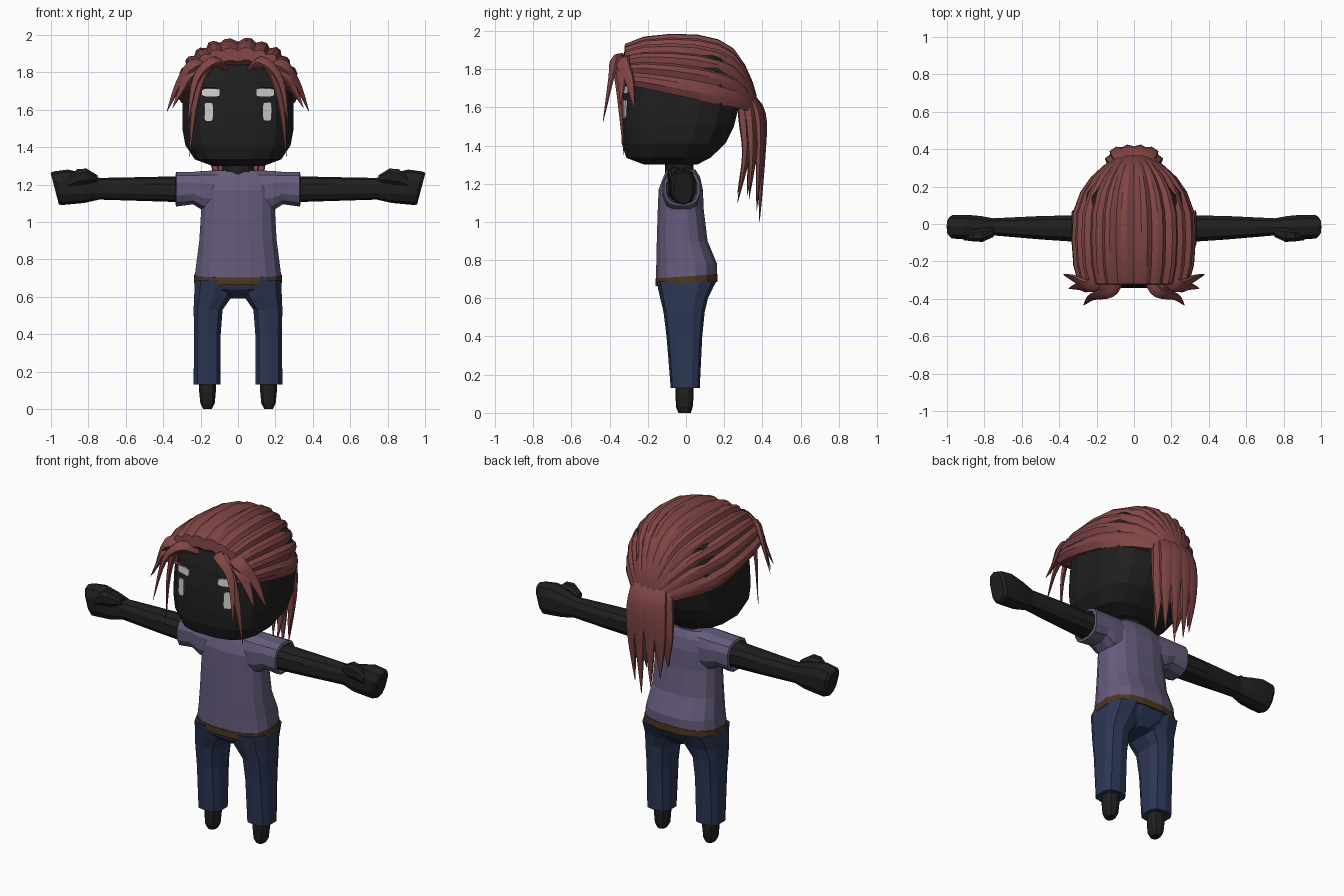
import bpy, bmesh, math
from mathutils import Vector
from mathutils.bvhtree import BVHTree

if "Cube" in bpy.data.objects:
    bpy.data.objects.remove(bpy.data.objects["Cube"])


def material(name, rgb):
    m = bpy.data.materials.new(name)
    m.diffuse_color = (*rgb, 1)
    m.use_nodes = True
    m.node_tree.nodes["Principled BSDF"].inputs["Base Color"].default_value = m.diffuse_color
    return m


SKIN = material("black skin", (0.014, 0.014, 0.014))
HAIR = material("auburn hair", (0.22, 0.06, 0.06))
SHIRT = material("purple cloth", (0.13, 0.105, 0.2))
PANTS = material("navy denim", (0.026, 0.038, 0.09))
BELT = material("brown leather", (0.075, 0.038, 0.014))
WHITE = material("pale grey", (0.6, 0.6, 0.57))


def loft(name, rings, mat, smooth=0):
    """Skin a list of equal-length rings, with capped ends."""
    bm = bmesh.new()
    rows = [[bm.verts.new(p) for p in r] for r in rings]
    n = len(rows[0])
    for a, b in zip(rows, rows[1:]):
        for i in range(n):
            j = (i + 1) % n
            bm.faces.new((a[i], a[j], b[j], b[i]))
    bm.faces.new(rows[0])
    bm.faces.new(rows[-1])
    bmesh.ops.recalc_face_normals(bm, faces=bm.faces)
    me = bpy.data.meshes.new(name)
    bm.to_mesh(me)
    bm.free()
    me.materials.append(mat)
    ob = bpy.data.objects.new(name, me)
    bpy.context.collection.objects.link(ob)
    if smooth:
        bpy.ops.object.select_all(action='DESELECT')
        ob.select_set(True)
        bpy.context.view_layer.objects.active = ob
        bpy.ops.object.shade_smooth_by_angle(angle=math.radians(smooth))
    return ob


def ring(o, u, v, n=12, e=2.6):
    """Superellipse about o with half axes u and v."""
    pts = []
    for i in range(n):
        t = math.tau * (i + 0.5) / n
        c, s = math.cos(t), math.sin(t)
        pts.append(o + u * math.copysign(abs(c) ** (2 / e), c)
                   + v * math.copysign(abs(s) ** (2 / e), s))
    return pts


def zring(z, x0, x1, y0, y1, tilt=0, **k):
    return ring(Vector(((x0 + x1) / 2, (y0 + y1) / 2, z)),
                Vector(((x1 - x0) / 2, 0, 0)), Vector((0, (y1 - y0) / 2, tilt)), **k)


def xring(s, x, y0, y1, z0, z1, slant=0, **k):
    return ring(Vector((s * x, (y0 + y1) / 2, (z0 + z1) / 2)),
                Vector((0, (y1 - y0) / 2, 0)), Vector((s * slant, 0, (z1 - z0) / 2)), **k)


def lock(name, pts, w, th):
    """Tapered lock of hair along a smooth path, flat side facing outward."""
    p = [Vector(q) for q in pts]
    p = [2 * p[0] - p[1]] + p + [2 * p[-1] - p[-2]]
    path, steps = [], 4
    for i in range(1, len(p) - 2):
        a, b, c, d = p[i - 1:i + 3]
        for k in range(steps + (i == len(p) - 3)):
            t = k / steps
            path.append(0.5 * (2 * b + (c - a) * t + (2 * a - 5 * b + 4 * c - d) * t * t
                               + (3 * b - a - 3 * c + d) * t ** 3))
    rings = []
    for i, q in enumerate(path):
        t = i / (len(path) - 1)
        tan = (path[min(i + 1, len(path) - 1)] - path[max(i - 1, 0)]).normalized()
        side = tan.cross(q - Vector((0, 0, min(q.z, 1.5)))).normalized()
        f = min(1, 0.6 + 1.6 * t) * (1 - t ** 2.2) + 0.03
        rings.append(ring(q, side * w * f, tan.cross(side) * th * f, n=6, e=2))
    return loft(name, rings, HAIR, 45)


# Head
head = loft("head", [zring(z, -w, w, a, b, n=16, e=2.9) for z, w, a, b in (
    (1.30, .14, -.22, .06), (1.335, .235, -.315, .13), (1.41, .285, -.34, .21),
    (1.50, .302, -.345, .255), (1.62, .302, -.34, .285), (1.75, .295, -.325, .28),
    (1.86, .25, -.295, .24), (1.92, .16, -.20, .15))], SKIN)
loft("neck", [zring(z, -.09, .09, -.11, .04, n=10) for z in (1.20, 1.36)], SKIN)

# Eyes and brows: thin plates laid on the face
tree = BVHTree.FromPolygons([v.co for v in head.data.vertices],
                            [tuple(f.vertices) for f in head.data.polygons])


def plate(name, x, z, hx, hz):
    outline = ring(Vector((x, -1, z)), Vector((hx, 0, 0)), Vector((0, 0, hz)), n=12, e=5)
    hits = [tree.ray_cast(p, Vector((0, 1, 0)))[0] for p in outline]
    loft(name, [[h + Vector((0, d, 0)) for h in hits] for d in (.001, -.008)], WHITE)


for s in (1, -1):
    plate("eye", s * .157, 1.59, .023, .05)
    plate("brow", s * .145, 1.692, .048, .021)

# Shirt
loft("shirt_body", [zring(z, -w, w, a, b, n=16) for z, w, a, b in (
    (.70, .236, -.16, .165), (.78, .226, -.158, .165), (.90, .21, -.155, .115),
    (1.06, .20, -.15, .095), (1.17, .20, -.145, .09), (1.235, .19, -.12, .075),
    (1.275, .13, -.10, .05))], SHIRT)
for s in (1, -1):
    loft("sleeve", [xring(s, *q) for q in (
        (.08, -.12, .07, 1.04, 1.28), (.19, -.125, .075, 1.06, 1.275),
        (.24, -.12, .075, 1.092, 1.27), (.33, -.118, .075, 1.08, 1.27),
        (.335, -.105, .06, 1.095, 1.255), (.31, -.10, .055, 1.10, 1.25))], SHIRT)

# Arms, fists and thumbs
for s in (1, -1):
    loft("arm", [xring(s, *q, n=10) for q in (
        (.28, -.10, .05, 1.105, 1.245), (.50, -.085, .045, 1.112, 1.24),
        (.76, -.062, .032, 1.12, 1.235))], SKIN)
    loft("hand", [xring(s, *q, n=10) for q in (
        (.74, -.06, .03, 1.12, 1.235), (.82, -.082, .045, 1.102, 1.26),
        (.90, -.085, .052, 1.095, 1.28, .01), (.965, -.08, .05, 1.09, 1.27, .02),
        (.98, -.065, .035, 1.095, 1.262, .022))], SKIN)
    loft("thumb", [xring(s, *q, n=8) for q in (
        (.75, -.07, -.02, 1.215, 1.25), (.81, -.098, -.02, 1.20, 1.288),
        (.86, -.095, -.03, 1.19, 1.285), (.91, -.088, -.04, 1.18, 1.24))], SKIN)

# Belt, trousers and feet
loft("belt", [zring(z, -.238, .238, -.163, .168, tilt=.012, n=16)
              for z in (.675, .715)], BELT)
loft("trouser_hips", [zring(z, -w, w, a, b, n=16) for z, w, a, b in (
    (.69, .234, -.158, .162), (.64, .20, -.145, .135), (.59, .05, -.09, .10))], PANTS)
for s in (1, -1):
    loft("trouser_leg", [[Vector((s * p.x, p.y, p.z)) for p in zring(*q, n=10, e=3)] for q in (
        (.69, .0, .234, -.155, .158), (.60, .03, .238, -.135, .115),
        (.53, .08, .24, -.118, .098), (.40, .09, .237, -.102, .085),
        (.13, .09, .24, -.08, .072), (.135, .11, .22, -.06, .05))], PANTS)
    loft("foot", [zring(z, s * .163 - w, s * .163 + w, a, b, n=10) for z, w, a, b in (
        (0, .024, -.04, .025), (.03, .04, -.052, .035), (.09, .046, -.055, .04),
        (.16, .046, -.055, .04))], SKIN)

# Swept-back hair: ridged shell running from the hairline to the tie
strips, rings = 12, []
for y, w, lo, hi in ((-.27, .26, 1.70, 1.82), (-.325, .275, 1.72, 1.865),
                     (-.32, .295, 1.72, 1.93), (-.22, .322, 1.70, 1.968),
                     (-.08, .332, 1.67, 1.982), (.06, .325, 1.64, 1.978),
                     (.17, .285, 1.615, 1.953), (.25, .23, 1.60, 1.905),
                     (.31, .165, 1.585, 1.82), (.35, .11, 1.575, 1.73),
                     (.37, .06, 1.57, 1.66)):
    row = []
    for i in range(strips * 3 + 1):
        t = math.pi * i / (strips * 3)
        f = (.94 if i % 3 == 0 else 1) + (.012 if i // 3 % 2 else 0)
        c, s = math.cos(t), math.sin(t)
        row.append(Vector((w * f * math.copysign(abs(c) ** .88, c), y,
                           lo + (hi - lo) * f * s ** .88)))
    rings.append(row)
loft("swept_hair", rings, HAIR, 25)

# Front locks
for s in (1, -1):
    for pts, w, th in (
            (((.06, -.29, 1.82), (.13, -.365, 1.86), (.225, -.39, 1.76), (.27, -.435, 1.52)), .036, .02),
            (((.07, -.29, 1.83), (.16, -.355, 1.84), (.225, -.345, 1.66), (.26, -.325, 1.35)), .036, .02),
            (((.15, -.27, 1.84), (.24, -.33, 1.84), (.315, -.295, 1.74), (.38, -.27, 1.59)), .045, .022),
            (((.16, -.27, 1.80), (.25, -.335, 1.79), (.30, -.335, 1.71), (.35, -.345, 1.61)), .036, .02)):
        lock("front_lock", [(s * x, y, z) for x, y, z in pts], w, th)

# Ponytail: outer and inner rows of locks
for x, ym, yt, zt in ((.035, .395, .385, 1.0), (.095, .385, .37, 1.06), (.12, .35, .33, 1.12),
                      (.05, .345, .32, 1.14), (.085, .315, .27, 1.10)):
    for s in (1, -1):
        z = zt + (.05 if s < 0 else 0)
        lock("ponytail_lock", [(s * x * .5, .31, 1.68), (s * x * .8, ym - .01, 1.56),
                               (s * x, ym, 1.36), (s * x * .9, yt, z)], .058, .036)
